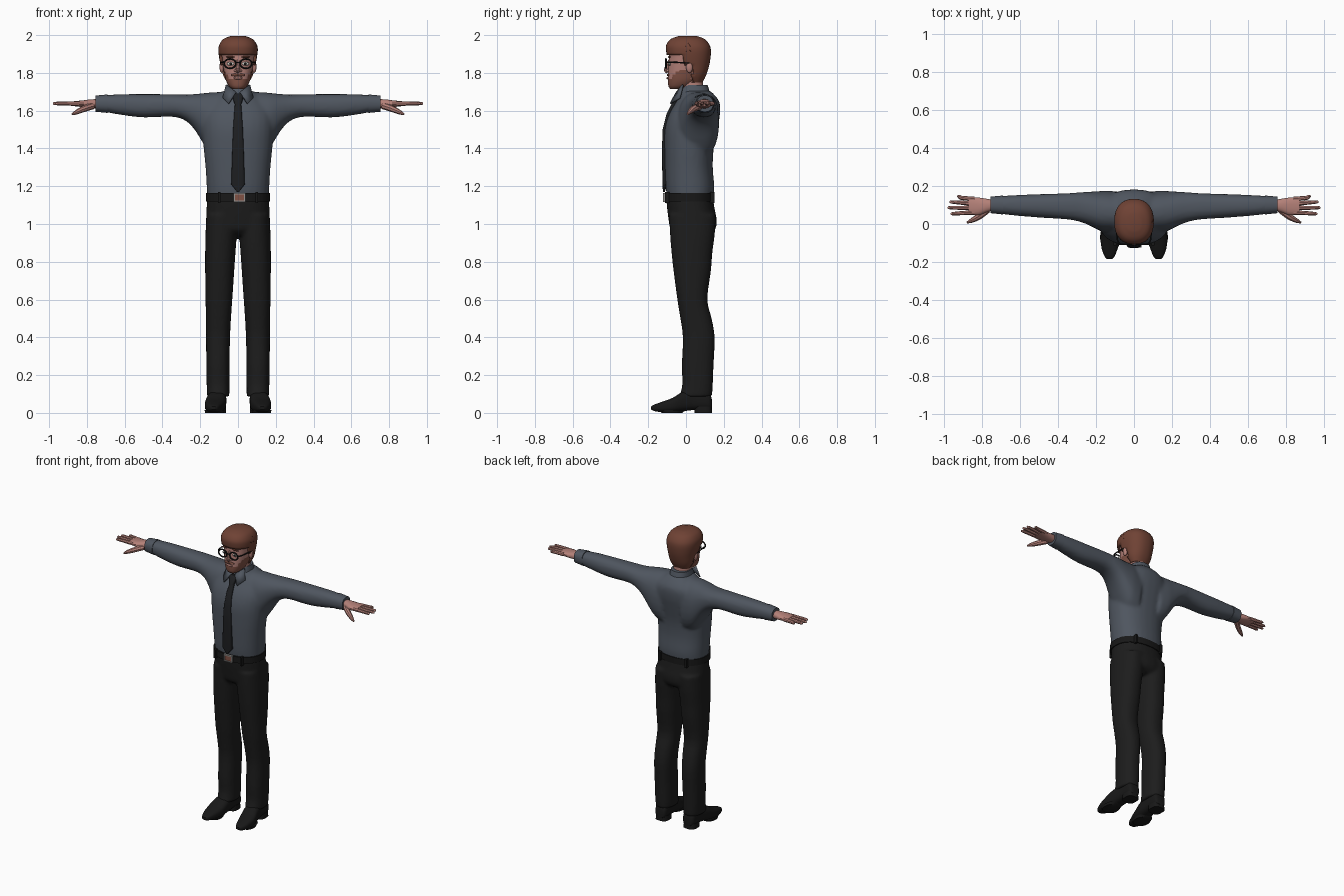
import bpy, bmesh, math, random
from mathutils import Vector, Matrix

old = bpy.data.objects.get("Cube")
if old:
    bpy.data.objects.remove(old)
random.seed(4)


def material(name, r, g, b):
    m = bpy.data.materials.new(name)
    m.use_nodes = True
    m.diffuse_color = (r, g, b, 1)
    node = m.node_tree.nodes["Principled BSDF"]
    node.inputs["Base Color"].default_value = (r, g, b, 1)
    node.inputs["Roughness"].default_value = 0.8
    return m


SKIN = material("skin", .46, .22, .19)
HAIR = material("auburn hair", .16, .055, .035)
BEARD = material("beard", .22, .085, .06)
SHIRT = material("slate shirt", .078, .092, .115)
CLOTH = material("black trousers", .012, .012, .012)
LEATHER = material("black leather", .009, .009, .009)
TIE = material("charcoal tie", .013, .014, .016)
WHITE = material("eye white", .6, .58, .54)
METAL = material("buckle metal", .3, .29, .28)


def spline(keys, steps):
    """Catmull-Rom interpolation of equal-length tuples."""
    out = []
    for i in range(len(keys) - 1):
        a, b, c, d = (keys[max(0, min(len(keys) - 1, i + k))] for k in (-1, 0, 1, 2))
        for j in range(steps):
            t = j / steps
            out.append([q + t / 2 * (r - p + t * (2*p - 5*q + 4*r - s + t * (3*(q - r) + s - p)))
                        for p, q, r, s in zip(a, b, c, d)])
    return out + [list(keys[-1])]


def skin_rings(bm, rings):
    rows = [[bm.verts.new(p) for p in ring] for ring in rings]
    n = len(rows[0])
    for lo, hi in zip(rows, rows[1:]):
        for k in range(n):
            bm.faces.new((lo[k], lo[(k + 1) % n], hi[(k + 1) % n], hi[k]))
    bm.faces.new(rows[0])
    bm.faces.new(rows[-1])


def loft(bm, axis, sections, side=1, sides=28, power=2.3, steps=3):
    """Sections are (position, low a, high a, low b, high b) along an axis."""
    rings = []
    for t, a0, a1, b0, b1 in spline(sections, steps):
        ring = []
        for k in range(sides):
            ang = math.tau * (k + .5) / sides
            c, s = math.cos(ang), math.sin(ang)
            a = (a0 + a1) / 2 + (a1 - a0) / 2 * math.copysign(abs(c) ** (2 / power), c)
            b = (b0 + b1) / 2 + (b1 - b0) / 2 * math.copysign(abs(s) ** (2 / power), s)
            x, y, z = {"x": (t, a, b), "y": (a, t, b), "z": (a, b, t)}[axis]
            ring.append((x * side, y, z))
        rings.append(ring)
    skin_rings(bm, rings)


def even(rows):
    """Sections symmetric in x, from (z, half width, front, back)."""
    return [(z, -w, w, f, b) for z, w, f, b in rows]


def tube(bm, points, side=1, sides=8, steps=3):
    """Tapered tube through (x, y, z, radius) points."""
    path = [(Vector((p[0] * side, p[1], p[2])), p[3]) for p in spline(points, steps)]
    rings = []
    for i, (p, r) in enumerate(path):
        d = path[min(i + 1, len(path) - 1)][0] - path[max(i - 1, 0)][0]
        u = d.cross(Vector((.13, .2, 1))).normalized()
        v = d.cross(u).normalized()
        rings.append([p + r * (u * math.cos(math.tau * k / sides) + v * math.sin(math.tau * k / sides))
                      for k in range(sides)])
    skin_rings(bm, rings)


def blob(bm, centre, size):
    m = Matrix.Translation(centre) @ Matrix.Diagonal((*size, 1))
    bmesh.ops.create_uvsphere(bm, u_segments=16, v_segments=10, radius=1, matrix=m)


def box(bm, centre, size):
    m = Matrix.Translation(centre) @ Matrix.Diagonal((*size, 1))
    bmesh.ops.create_cube(bm, size=1, matrix=m)


def finish(name, bm, *mats, voxel=0, rule=None, angle=40):
    bmesh.ops.recalc_face_normals(bm, faces=bm.faces)
    if rule:
        for f in bm.faces:
            f.material_index = rule(f.calc_center_median())
    me = bpy.data.meshes.new(name)
    bm.to_mesh(me)
    bm.free()
    for m in mats:
        me.materials.append(m)
    me.shade_smooth()
    me.set_sharp_from_angle(angle=math.radians(angle))
    ob = bpy.data.objects.new(name, me)
    bpy.context.scene.collection.objects.link(ob)
    if voxel:
        r = ob.modifiers.new("Merge", "REMESH")
        r.mode, r.voxel_size, r.use_smooth_shade = "VOXEL", voxel, True
        s = ob.modifiers.new("Soften", "SMOOTH")
        s.factor, s.iterations = .5, 5
    return ob


# Shirt: torso and sleeves merged
bm = bmesh.new()
loft(bm, "z", even([(1.14, .163, -.1, .145), (1.2, .166, -.108, .15), (1.3, .172, -.112, .142),
                    (1.4, .182, -.114, .147), (1.5, .19, -.112, .166), (1.58, .19, -.09, .18),
                    (1.65, .15, -.05, .176), (1.705, .075, -.022, .13)]))
for s in (1, -1):
    loft(bm, "x", [(.08, -.05, .17, 1.34, 1.7), (.14, -.045, .175, 1.37, 1.697),
                   (.18, -.035, .173, 1.42, 1.693), (.23, -.01, .17, 1.5, 1.688),
                   (.28, .01, .167, 1.548, 1.685), (.35, .024, .162, 1.568, 1.687),
                   (.5, .034, .157, 1.564, 1.688), (.62, .044, .152, 1.578, 1.687),
                   (.7, .053, .147, 1.592, 1.682), (.74, .06, .14, 1.6, 1.676)], side=s)
finish("shirt", bm, SHIRT, voxel=.011)

# Cuffs and collar
bm = bmesh.new()
for s in (1, -1):
    loft(bm, "x", [(.69, .05, .15, 1.588, 1.686), (.755, .057, .144, 1.594, 1.68)], side=s, steps=1)
finish("shirt_cuffs", bm, SHIRT)
bm = bmesh.new()
loft(bm, "z", even([(1.66, .082, -.045, .138), (1.7, .07, -.035, .126), (1.735, .062, -.015, .115)]))
finish("collar_band", bm, SHIRT)
bm = bmesh.new()
for s in (1, -1):
    flap = [(.008, -.045, 1.695), (.06, -.012, 1.735), (.078, -.03, 1.665), (.048, -.078, 1.635)]
    bm.faces.new([bm.verts.new((x * s, y, z)) for x, y, z in flap])
flaps = finish("collar_flaps", bm, SHIRT)
flaps.modifiers.new("Thickness", "SOLIDIFY").thickness = .01

# Tie
bm = bmesh.new()
loft(bm, "z", even([(1.17, .004, -.122, -.112), (1.21, .036, -.125, -.1), (1.4, .03, -.127, -.1),
                    (1.5, .026, -.124, -.09), (1.58, .021, -.104, -.06), (1.645, .016, -.072, -.03)]),
     power=4, steps=1)
loft(bm, "z", even([(1.635, .018, -.084, -.03), (1.68, .032, -.064, -.02), (1.69, .026, -.054, -.02)]),
     power=3, steps=1)
finish("tie", bm, TIE)

# Trousers: hips and legs merged
bm = bmesh.new()
loft(bm, "z", even([(1.14, .163, -.105, .143), (1.08, .167, -.1, .152), (1.02, .169, -.092, .163),
                    (.97, .16, -.082, .155), (.94, .12, -.05, .12)]))
for s in (1, -1):
    loft(bm, "z", [(1.05, .002, .167, -.09, .158), (.95, .006, .172, -.085, .153),
                   (.85, .013, .174, -.077, .14), (.75, .02, .174, -.066, .132),
                   (.6, .03, .172, -.046, .113), (.5, .037, .17, -.03, .136),
                   (.4, .042, .169, -.017, .152), (.25, .045, .168, -.022, .146),
                   (.15, .045, .166, -.02, .142), (.085, .046, .164, -.035, .138)], side=s)
finish("trousers", bm, CLOTH, voxel=.01)

# Belt, loops and buckle
bm = bmesh.new()
loft(bm, "z", even([(1.12, .17, -.114, .152), (1.163, .17, -.114, .152)]), steps=1)
for x in (-.1, .1):
    box(bm, (x, -.1, 1.14), (.014, .024, .058))
    box(bm, (x, .138, 1.14), (.014, .024, .058))
finish("belt", bm, LEATHER)
bm = bmesh.new()
for k in (-1, 1):
    box(bm, (.008 + k * .028, -.117, 1.141), (.007, .012, .046))
    box(bm, (.008, -.117, 1.141 + k * .02), (.06, .012, .007))
finish("buckle_frame", bm, METAL)
bm = bmesh.new()
box(bm, (.008, -.114, 1.141), (.05, .008, .034))
finish("buckle_plate", bm, BEARD)

# Shoes with heel blocks
bm = bmesh.new()
for s in (1, -1):
    loft(bm, "y", [(.137, .08, .13, .02, .07), (.12, .064, .147, .016, .11), (.05, .062, .152, .016, .12),
                   (-.02, .062, .166, .008, .11), (-.07, .068, .176, .003, .08), (-.13, .086, .17, .004, .058),
                   (-.17, .102, .155, .01, .043), (-.184, .115, .142, .018, .034)], side=s, power=2.8)
    loft(bm, "z", [(0, .062, .15, .045, .138), (.035, .064, .148, .045, .136)], side=s, power=3, steps=1)
    loft(bm, "z", [(0, .075, .174, -.13, -.02), (.015, .07, .178, -.14, 0)], side=s, steps=1)
finish("shoes", bm, LEATHER)

# Hands
bm = bmesh.new()
for s in (1, -1):
    loft(bm, "x", [(.73, .075, .125, 1.612, 1.662), (.78, .06, .134, 1.613, 1.66),
                   (.82, .046, .14, 1.618, 1.655), (.87, .05, .142, 1.624, 1.65)], side=s, sides=16)
    for y, tip, spread in ((.06, .965, -.006), (.084, .98, .002), (.108, .97, .008), (.131, .93, .014)):
        tube(bm, [(.84, y, 1.637, .013), (.91, y + spread / 2, 1.638, .011),
                  (tip - .012, y + spread, 1.638, .009), (tip, y + spread, 1.637, .004)], side=s)
    tube(bm, [(.77, .075, 1.625, .018), (.815, .04, 1.61, .017), (.855, .018, 1.592, .012),
              (.878, .008, 1.58, .005)], side=s)
finish("hands", bm, SKIN)

# Neck, and head with a bearded jaw
bm = bmesh.new()
loft(bm, "z", even([(1.66, .062, -.02, .105), (1.72, .056, -.022, .092), (1.8, .056, -.03, .09)]))
finish("neck", bm, SKIN)
bm = bmesh.new()
loft(bm, "z", even([(1.715, .03, -.084, -.01), (1.73, .048, -.093, .03), (1.76, .064, -.096, .07),
                    (1.8, .074, -.095, .092), (1.84, .08, -.093, .105), (1.88, .085, -.09, .112),
                    (1.92, .088, -.09, .115), (1.96, .075, -.07, .09), (1.985, .04, -.03, .05)]), steps=5)
finish("head", bm, SKIN, BEARD,
       rule=lambda c: int(c.y < .03 and c.z < 1.765 + 1.4 * max(0, abs(c.x) - .04)))

# Nose and ears
bm = bmesh.new()
tube(bm, [(0, -.085, 1.868, .008), (0, -.099, 1.835, .01), (0, -.104, 1.815, .013), (0, -.096, 1.803, .008)])
for s in (1, -1):
    blob(bm, (s * .012, -.093, 1.812), (.009, .011, .008))
    blob(bm, (s * .086, .018, 1.832), (.012, .018, .032))
finish("nose_and_ears", bm, SKIN)

# Eyes, lips, brows and moustache
for name, mat, size, depth, out, z in (("eye_whites", WHITE, (.019, .006, .01), -.087, .039, 1.848),
                                       ("irises", LEATHER, (.007, .005, .008), -.091, .038, 1.848),
                                       ("brows", HAIR, (.024, .007, .005), -.088, .041, 1.884),
                                       ("moustache", BEARD, (.021, .007, .007), -.094, .017, 1.789),
                                       ("lips", SKIN, (.018, .007, .006), -.096, .007, 1.772)):
    bm = bmesh.new()
    for s in (1, -1):
        blob(bm, (s * out, depth, z), size)
    finish(name, bm, mat)

# Glasses
bm = bmesh.new()
for s in (1, -1):
    rim = [(.042 + .031 * math.cos(a), -.106, 1.849 + .025 * math.sin(a), .0045)
           for a in (math.tau * k / 20 for k in range(21))]
    tube(bm, rim, side=s, sides=6, steps=1)
    tube(bm, [(.072, -.106, 1.857, .005), (.088, -.08, 1.857, .004), (.092, .02, 1.852, .004)], side=s, sides=6)
tube(bm, [(-.013, -.108, 1.855, .004), (.013, -.108, 1.855, .004)], sides=6, steps=1)
finish("glasses", bm, LEATHER)


# Hair cap trimmed along the hairline, with swept locks
def hairline(y):
    return 1.9 if y < -.015 else 1.835 if y < .035 else 1.75


bm = bmesh.new()
loft(bm, "z", even([(1.75, .058, 0, .088), (1.79, .08, -.04, .108), (1.84, .092, -.08, .123),
                    (1.88, .1, -.098, .13), (1.92, .104, -.106, .132), (1.95, .099, -.104, .124),
                    (1.98, .077, -.08, .098), (1.996, .035, -.035, .055)]), sides=40)
bare = [f for f in bm.faces if f.calc_center_median().z < hairline(f.calc_center_median().y)]
bmesh.ops.delete(bm, geom=bare, context="FACES")
cap = finish("hair_cap", bm, HAIR)
cap.modifiers.new("Thickness", "SOLIDIFY").thickness = .016
bm = bmesh.new()
for i in range(15):
    start = math.radians(-185 + i * 13)
    drop = random.uniform(.0, .3)
    lock = []
    for t, r in ((0, .008), (.35, .017), (.7, .015), (1, .003)):
        az, el = start + t * .5, 1.15 - t * (1.1 - drop)
        lock.append((.1 * math.cos(az) * math.cos(el), .012 + .112 * math.sin(az) * math.cos(el),
                     1.895 + .092 * math.sin(el), r))
    tube(bm, lock, sides=6)
finish("hair_locks", bm, HAIR)
